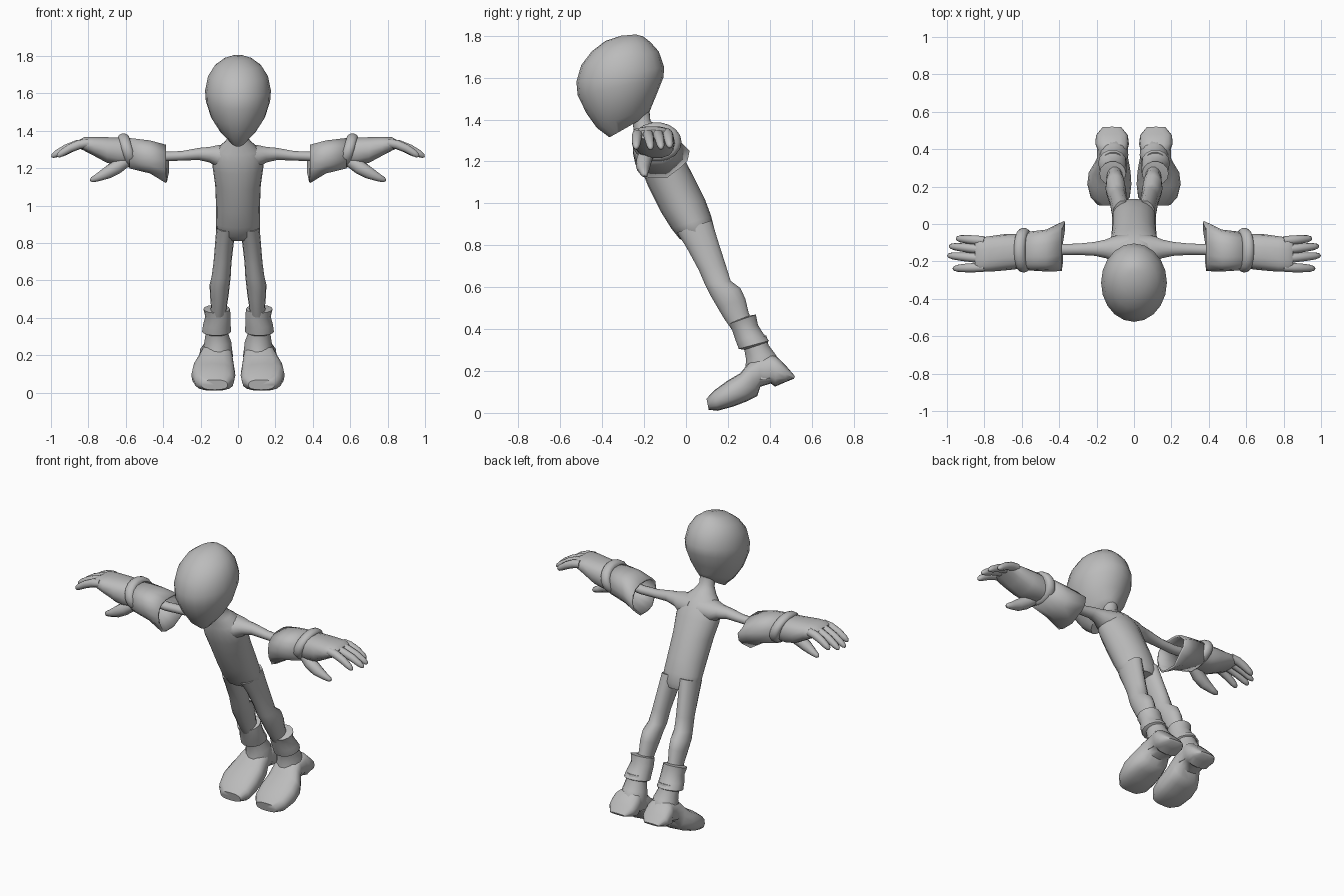
import bpy, math
from mathutils import Vector

GREY = bpy.data.materials.new("plain_grey")
GREY.diffuse_color = (0.5, 0.5, 0.5, 1)


def finish(ob, mirror):
    """Colour, optional left-right mirror and smooth shading."""
    ob.data.materials.append(GREY)
    if mirror:
        ob.modifiers.new("mirror", 'MIRROR')
    bpy.ops.object.select_all(action='DESELECT')
    ob.select_set(True)
    bpy.context.view_layer.objects.active = ob
    bpy.ops.object.shade_smooth_by_angle(angle=math.radians(50))


def loft(name, rings, mirror=True, sides=14, power=1.0, closed=True, thick=0):
    """Skin rings given as (centre, half-axis u, half-axis v)."""
    verts, faces = [], []
    for c, u, v in rings:
        for i in range(sides):
            a = 2 * math.pi * i / sides
            ca, sa = math.cos(a), math.sin(a)
            verts.append(c + u * math.copysign(abs(ca) ** power, ca)
                         + v * math.copysign(abs(sa) ** power, sa))
    for r in range(len(rings) - 1):
        for i in range(sides):
            j = (i + 1) % sides
            faces.append((r * sides + i, r * sides + j,
                          (r + 1) * sides + j, (r + 1) * sides + i))
    if closed:
        for r in (0, len(rings) - 1):
            verts.append(rings[r][0])
            for i in range(sides):
                f = (r * sides + i, r * sides + (i + 1) % sides, len(verts) - 1)
                faces.append(f[::-1] if r == 0 else f)
    me = bpy.data.meshes.new(name)
    me.from_pydata(verts, [], faces)
    ob = bpy.data.objects.new(name, me)
    bpy.context.collection.objects.link(ob)
    # consistent outward normals
    import bmesh
    bm = bmesh.new()
    bm.from_mesh(me)
    bmesh.ops.recalc_face_normals(bm, faces=bm.faces)
    bm.to_mesh(me)
    bm.free()
    if thick:
        s = ob.modifiers.new("thickness", 'SOLIDIFY')
        s.thickness = thick
    finish(ob, mirror)
    return ob


def side_rings(rows):
    """Rows: front y, z, back y, z, centre x, half width."""
    out = []
    for y1, z1, y2, z2, x, w in rows:
        a, b = Vector((x, y1, z1)), Vector((x, y2, z2))
        out.append(((a + b) / 2, Vector((w, 0, 0)), (b - a) / 2))
    return out


def cross_rings(rows):
    """Rows: x, centre y, centre z, half depth y, half height z."""
    return [(Vector((x, y, z)), Vector((0, ry, 0)), Vector((0, 0, rz)))
            for x, y, z, ry, rz in rows]


# head: egg with a forward chin
loft("head", side_rings([
    (-.365, 1.315, -.18, 1.42, 0, .05), (-.425, 1.36, -.165, 1.46, 0, .10),
    (-.475, 1.43, -.14, 1.52, 0, .145), (-.517, 1.515, -.108, 1.60, 0, .172),
    (-.523, 1.58, -.104, 1.65, 0, .176), (-.50, 1.66, -.13, 1.725, 0, .16),
    (-.45, 1.725, -.17, 1.77, 0, .125), (-.385, 1.775, -.205, 1.797, 0, .075),
    (-.31, 1.80, -.24, 1.806, 0, .025)]), mirror=False, sides=20)

# neck and torso, leaning forward
loft("torso", side_rings([
    (-.26, 1.41, -.175, 1.45, 0, .045), (-.25, 1.355, -.17, 1.395, 0, .045),
    (-.245, 1.32, -.13, 1.36, 0, .07), (-.24, 1.27, -.09, 1.33, 0, .115),
    (-.235, 1.23, -.055, 1.29, 0, .135), (-.215, 1.165, -.02, 1.235, 0, .135),
    (-.18, 1.08, .03, 1.14, 0, .122), (-.12, .96, .09, 1.02, 0, .117),
    (-.07, .88, .12, .94, 0, .118), (-.03, .83, .135, .88, 0, .116),
    (.01, .81, .13, .845, 0, .08)]), mirror=False, sides=20)

# legs
loft("leg", side_rings([
    (-.045, .86, .125, .92, .06, .055), (0, .79, .155, .82, .072, .05),
    (.06, .68, .19, .71, .083, .048), (.09, .61, .215, .63, .09, .051),
    (.115, .56, .262, .595, .098, .054), (.15, .50, .285, .545, .10, .05),
    (.18, .45, .30, .48, .102, .043), (.215, .40, .32, .43, .105, .043)]))

# boot: rolled ankle cuff, shaft and foot
loft("boot_cuff", side_rings([
    (.225, .435, .305, .465, .112, .042), (.205, .425, .335, .47, .114, .071),
    (.22, .39, .345, .42, .107, .068), (.235, .345, .37, .38, .113, .074),
    (.25, .305, .398, .345, .115, .077), (.285, .30, .375, .325, .113, .05)]))
loft("boot_shaft", side_rings([
    (.265, .34, .385, .37, .113, .06), (.278, .295, .395, .325, .112, .062),
    (.285, .255, .425, .285, .108, .072), (.28, .20, .46, .235, .11, .08),
    (.27, .15, .45, .17, .115, .08)]))
loft("boot_foot", side_rings([
    (.098, .068, .108, .015, .125, .07), (.135, .108, .15, .01, .127, .105),
    (.20, .155, .225, .03, .132, .118), (.26, .19, .29, .055, .13, .112),
    (.30, .24, .34, .08, .12, .095), (.35, .265, .355, .125, .115, .083),
    (.40, .28, .405, .14, .115, .082), (.43, .272, .425, .125, .117, .09),
    (.48, .222, .47, .145, .118, .085), (.52, .175, .515, .163, .118, .05)]),
    sides=16, power=.75)

# arms flaring into the shoulders
loft("arm", cross_rings([
    (.03, -.14, 1.265, .09, .07), (.11, -.135, 1.262, .07, .062),
    (.15, -.133, 1.272, .05, .043), (.21, -.133, 1.276, .037, .033),
    (.30, -.135, 1.266, .03, .026), (.40, -.137, 1.262, .03, .026),
    (.52, -.14, 1.275, .03, .03)]))

# flared glove cuff, open towards the body, with a slanted pointed rim
cuff = loft("glove_cuff", cross_rings([
    (.385, -.13, 1.235, .122, .092), (.47, -.142, 1.26, .112, .09),
    (.58, -.145, 1.28, .102, .083)]), closed=False, thick=.012, power=.8)
for v in cuff.data.vertices[:14]:
    if v.co.y > -.06 and v.co.z < 1.25:
        v.co += Vector((-.012, .025, .015))
    elif v.co.z < 1.17:
        v.co += Vector((0, 0, -.025))

# padded wrist band
band = []
for k in range(9):
    t = math.pi * k / 8
    dx, g = -.03 * math.cos(t), .022 * math.sin(t)
    band.append((Vector((.59 + dx, -.14, 1.293)), Vector((0, .097 + g, 0)),
                 Vector((.022, 0, .072 + g))))
loft("wrist_band", band, sides=18)

# palm
loft("palm", cross_rings([
    (.57, -.145, 1.285, .085, .07), (.64, -.148, 1.29, .095, .075),
    (.70, -.152, 1.297, .097, .07), (.77, -.16, 1.317, .095, .052),
    (.825, -.163, 1.33, .09, .036), (.85, -.163, 1.328, .078, .022)]), power=.8)


def digit(name, pts, radii):
    """Tapered finger along a path, ending in a rounded tip."""
    pts = [Vector(p) for p in pts]
    rings = []
    for i, p in enumerate(pts):
        t = (pts[min(i + 1, len(pts) - 1)] - pts[max(i - 1, 0)]).normalized()
        u = t.cross(Vector((0, 0, 1))).normalized()
        rings.append((p, u * radii[i], u.cross(t) * radii[i]))
    loft(name, rings, sides=10)


# four drooping fingers: root y, tip y, tip x, tip z
for i, (y0, y1, x1, z1) in enumerate([(-.09, -.077, .95, 1.268), (-.138, -.118, .988, 1.262),
                                      (-.185, -.168, .997, 1.26), (-.231, -.238, .967, 1.262)]):
    path = [(.80 + (x1 - .80) * f, y0 + (y1 - y0) * f, 1.335 + (z1 - 1.335) * f ** 1.8)
            for f in (0, .3, .6, .85, .96, 1)]
    digit("finger_%d" % (i + 1), path, (.024, .025, .023, .019, .013, .004))

# thumb
digit("thumb", [(.60, -.185, 1.24), (.65, -.20, 1.205), (.70, -.205, 1.175),
                (.75, -.20, 1.15), (.78, -.197, 1.138), (.79, -.195, 1.135)],
      (.035, .038, .034, .022, .015, .005))
